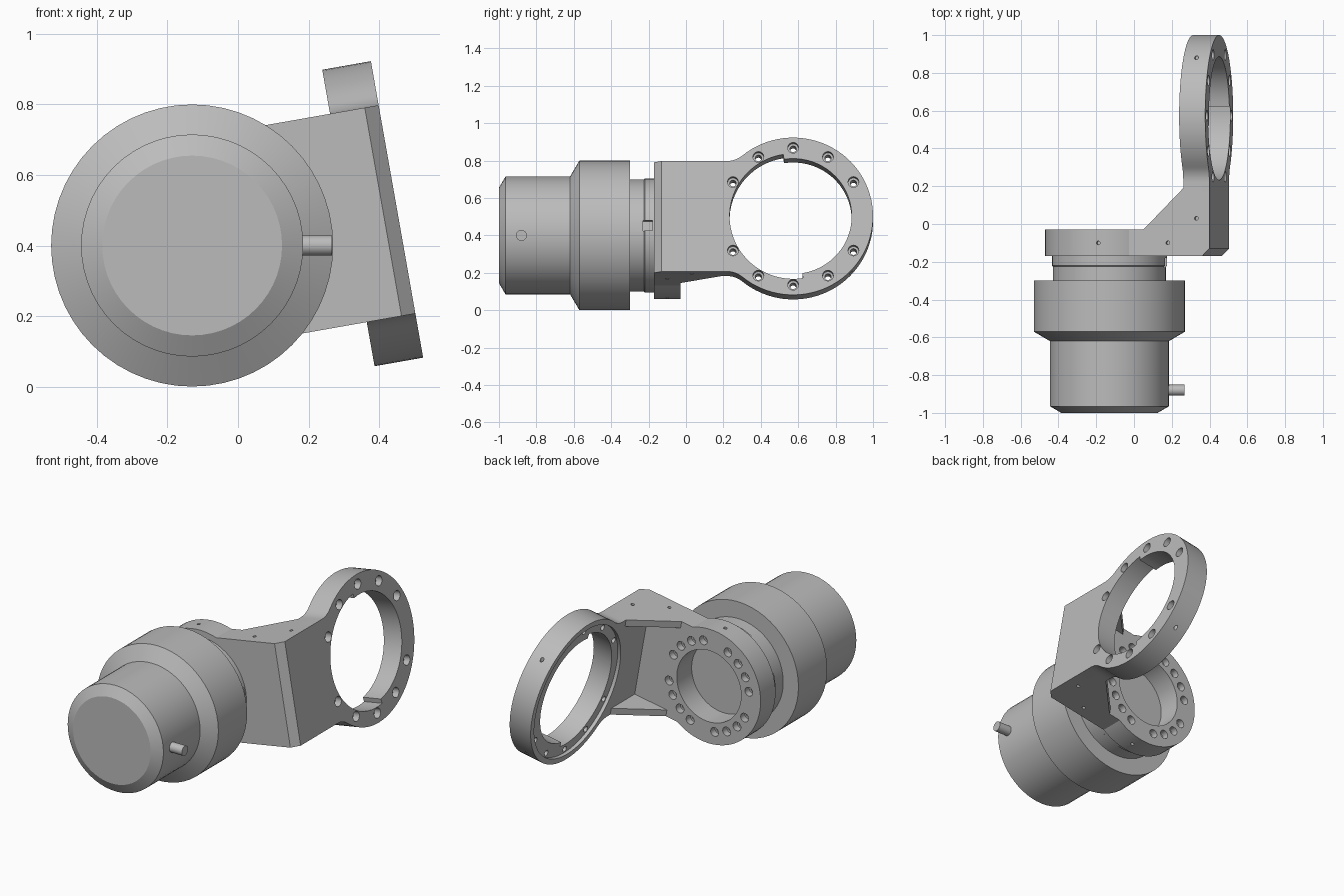
import bpy, bmesh, math
from mathutils import Vector, Matrix

if "Cube" in bpy.data.objects:
    bpy.data.objects.remove(bpy.data.objects["Cube"], do_unlink=True)

grey = bpy.data.materials.new("machined_grey")
grey.use_nodes = True
COL = (0.5, 0.5, 0.5, 1)
grey.diffuse_color = COL
grey.node_tree.nodes["Principled BSDF"].inputs["Base Color"].default_value = COL


def loft(name, rings):
    """Closed solid skinned through equal-length loops of points."""
    bm = bmesh.new()
    loops = [[bm.verts.new(p) for p in ring] for ring in rings]
    n = len(loops[0])
    for a, b in zip(loops, loops[1:]):
        for i in range(n):
            j = (i + 1) % n
            bm.faces.new((a[i], a[j], b[j], b[i]))
    bm.faces.new(loops[0])
    bm.faces.new(loops[-1])
    bmesh.ops.recalc_face_normals(bm, faces=bm.faces)
    me = bpy.data.meshes.new(name)
    bm.to_mesh(me)
    bm.free()
    me.materials.append(grey)
    ob = bpy.data.objects.new(name, me)
    bpy.context.collection.objects.link(ob)
    return ob


def lathe(name, profile, axis=(0, 1, 0), origin=(0, 0, 0), n=56):
    """Turn (radius, distance along axis) points around an axis."""
    q = Vector(axis).to_track_quat('Z', 'Y')
    o = Vector(origin)
    return loft(name, [[o + q @ Vector((r * math.cos(k * math.tau / n),
                                        r * math.sin(k * math.tau / n), t))
                        for k in range(n)] for r, t in profile])


def prism_x(name, pts, lo, hi):
    return loft(name, [[(x, y, z) for y, z in pts] for x in (lo, hi)])


def prism_z(name, pts, lo, hi):
    return loft(name, [[(x, y, z) for x, y in pts] for z in (lo, hi)])


def combine(target, other, op):
    mod = target.modifiers.new("bool", 'BOOLEAN')
    mod.operation, mod.solver, mod.object = op, 'EXACT', other
    bpy.context.view_layer.objects.active = target
    bpy.ops.object.modifier_apply(modifier=mod.name)
    bpy.data.objects.remove(other, do_unlink=True)


def arc(cy, cz, r, a0, a1, n):
    return [(cy + r * math.cos(math.radians(a0 + (a1 - a0) * i / n)),
             cz + r * math.sin(math.radians(a0 + (a1 - a0) * i / n))) for i in range(n + 1)]


# Bracket frame: origin on the motor axis, tilted ten degrees about it
FRAME = Matrix.Translation((-0.13, 0, 0.40)) @ Matrix.Rotation(math.radians(-10), 4, 'Y')
X0, X1 = 0.45, 0.59          # side plate thickness
Y0, Y1 = -0.17, -0.03        # front flange thickness
RY, RR = 0.573, 0.427        # ring centre and radius

# Front flange and corner body with chamfered outer edge
bracket = lathe("bracket", [(0.34, Y0), (0.34, Y1)], n=72)
body = prism_z("body", [(0, Y0), (0.55, Y0), (X1, -0.13), (X1, 0.22),
                        (X0, 0.22), (X0, Y1), (0, Y1)], -0.30, 0.30)
combine(bracket, body, 'UNION')

# Triangular gussets, top and bottom
for lo, hi in ((0.26, 0.30), (-0.30, -0.26)):
    gusset = prism_z("gusset", [(0.235, -0.1), (0.5, -0.1), (0.5, 0.19),
                                (X0, 0.19), (0.235, Y1)], lo, hi)
    combine(bracket, gusset, 'UNION')

# Ring plate with fillets flowing into the side plate
FR = 0.127
tip = math.degrees(math.atan2(-(0.30 + FR), RY - 0.22))
fillet = arc(0.22, 0.30 + FR, FR, -90, tip, 6)
upper = [(0.1, 0.30)] + fillet
rim = arc(RY, 0, RR, 180 + tip, -180 - tip, 64)
outline = upper + rim[1:-1] + [(y, -z) for y, z in reversed(upper)]
combine(bracket, prism_x("ring_plate", outline, X0, X1), 'UNION')

# Ring bore in two radii, leaving two small steps
bore = arc(RY, 0, 0.34, 99, 279, 32) + arc(RY, 0, 0.313, -81, 99, 32)
combine(bracket, prism_x("ring_bore", bore, 0.4, 0.65), 'DIFFERENCE')
# Shallow recess on the inner face of the ring
combine(bracket, lathe("ring_recess", [(0.395, 0.42), (0.395, 0.47)], (1, 0, 0),
                       (0, RY, 0), 64), 'DIFFERENCE')
# Ring screw holes with counterbores
for deg in range(0, 360, 30):
    if deg % 180:
        a = math.radians(deg)
        o = (0, RY + 0.372 * math.cos(a), 0.372 * math.sin(a))
        combine(bracket, lathe("ring_hole", [(0.017, 0.4), (0.017, 0.55), (0.029, 0.55),
                                             (0.029, 0.65)], (1, 0, 0), o, 16), 'DIFFERENCE')

# Flange bore and four groups of four counterbored holes
combine(bracket, lathe("flange_bore", [(0.212, -0.3), (0.212, 0.1)]), 'DIFFERENCE')
for k in range(20):
    if k % 5:
        a = math.radians(18 * k)
        o = (0.265 * math.cos(a), 0, 0.265 * math.sin(a))
        combine(bracket, lathe("flange_hole", [(0.015, -0.15), (0.015, -0.07), (0.026, -0.07),
                                               (0.026, 0.05)], (0, 1, 0), o, 16), 'DIFFERENCE')

# Small set-screw holes, mirrored top and bottom
for x, y, h in ((0, -0.1, 0.34), (0.367, -0.1, 0.30), (0.52, 0.03, 0.30), (0.52, 0.88, 0.30)):
    for s in (1, -1):
        combine(bracket, lathe("set_screw_hole", [(0.01, h - 0.03), (0.01, h + 0.1)],
                               (0, 0, s), (x, y, 0), 12), 'DIFFERENCE')

# Output neck with a collar and a key slot
neck = lathe("output_neck", [(0.30, -0.32), (0.30, -0.225), (0.305, -0.22), (0.305, Y0)])
slot = prism_z("slot", [(0.27, -0.23), (0.4, -0.23), (0.4, -0.18), (0.27, -0.18)],
               -0.028, 0.028)
combine(neck, slot, 'DIFFERENCE')

# Motor housing and cable stub
motor = lathe("motor_housing", [(0.255, -1.0), (0.315, -0.965), (0.315, -0.62),
                                (0.40, -0.57), (0.40, -0.30)])
stub = lathe("cable_stub", [(0.029, 0.28), (0.029, 0.397)], (1, 0, 0), (0, -0.88, 0), 24)

bracket.matrix_world = FRAME
neck.matrix_world = FRAME
for ob in (motor, stub):
    ob.matrix_world = Matrix.Translation((-0.13, 0, 0.40))

# Smooth the turned surfaces, keep edges crisp
bpy.ops.object.select_all(action='DESELECT')
for ob in (bracket, neck, motor, stub):
    ob.select_set(True)
bpy.context.view_layer.objects.active = bracket
bpy.ops.object.shade_smooth_by_angle(angle=math.radians(25))
